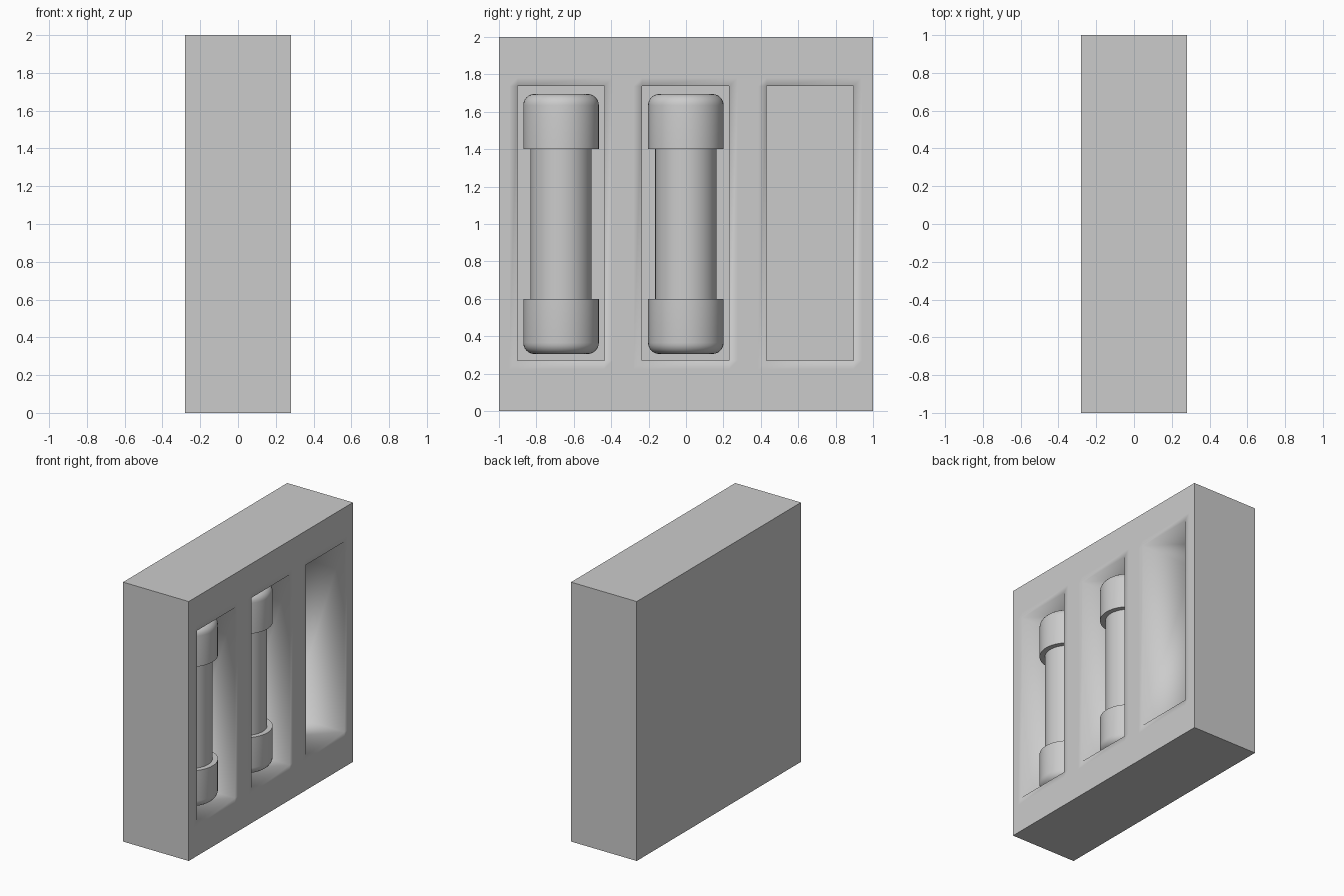
import bpy, bmesh, math

if "Cube" in bpy.data.objects:
    bpy.data.objects.remove(bpy.data.objects["Cube"])

FRONT, BACK, FLOOR = 0.28, -0.28, -0.18
POCKETS = [(-0.90, -0.437), (-0.235, 0.231), (0.431, 0.896)]
Z0, Z1, RIM = 0.27, 1.737, 0.045


def finish(bm, name):
    bmesh.ops.recalc_face_normals(bm, faces=bm.faces)
    me = bpy.data.meshes.new(name)
    bm.to_mesh(me)
    bm.free()
    ob = bpy.data.objects.new(name, me)
    bpy.context.collection.objects.link(ob)
    return ob


# Housing: gridded front panel, pockets pushed in, sides extruded back
def housing():
    ys = [-1, 1]
    for a, b in POCKETS:
        ys += [a - RIM, a, b, b + RIM]
    ys.sort()
    zs = [0, Z0 - RIM, Z0, Z1, Z1 + RIM, 2]
    bm = bmesh.new()
    grid = [[bm.verts.new((FRONT, y, z)) for z in zs] for y in ys]
    pockets = []
    for i in range(len(ys) - 1):
        for j in range(len(zs) - 1):
            f = bm.faces.new((grid[i][j], grid[i + 1][j],
                              grid[i + 1][j + 1], grid[i][j + 1]))
            if j == 2 and (ys[i], ys[i + 1]) in POCKETS:
                pockets.append(f)
    rim = [e for e in bm.edges if e.is_boundary]
    ret = bmesh.ops.extrude_edge_only(bm, edges=rim)["geom"]
    for v in ret:
        if isinstance(v, bmesh.types.BMVert):
            v.co.x = BACK
    back = [e for e in bm.edges if all(v.co.x == v2.co.x and v.co.x < 0
            for v, v2 in [e.verts])]
    bmesh.ops.contextual_create(bm, geom=back)
    floors = bmesh.ops.extrude_discrete_faces(bm, faces=pockets)["faces"]
    for f in floors:
        for v in f.verts:
            v.co.x = FLOOR

    # smooth pocket rims, crisp outer box and pocket floors
    def outer(v):
        return abs(v.co.y) > 0.999 or v.co.z < 0.001 or v.co.z > 1.999
    for f in bm.faces:
        f.smooth = True
    for e in bm.edges:
        a, b = e.verts
        e.smooth = not ((outer(a) and outer(b)) or (a.co.x < 0 and b.co.x < 0))
    return finish(bm, "housing")


# Turned parts: a profile of (radius, height) spun round z
def lathe(name, profile, x, y, segs=48):
    bm = bmesh.new()
    vs = [bm.verts.new((r, 0, z)) for r, z in profile]
    es = [bm.edges.new(p) for p in zip(vs, vs[1:])]
    bmesh.ops.spin(bm, geom=vs + es, cent=(0, 0, 0), axis=(0, 0, 1),
                   angle=math.tau, steps=segs)
    bmesh.ops.remove_doubles(bm, verts=bm.verts, dist=0.0005)
    ob = finish(bm, name)
    ob.location = (x, y, 0)
    bpy.ops.object.select_all(action='DESELECT')
    bpy.context.view_layer.objects.active = ob
    ob.select_set(True)
    bpy.ops.object.shade_smooth_by_angle(angle=math.radians(35))
    return ob


housing()

# Two cartridges, each a tube with a rounded cap at both ends
R, CAP, END = 0.202, 0.6, 0.305
BEV = 0.06
arc = [(R - BEV + BEV * math.sin(t), END + BEV - BEV * math.cos(t))
       for t in [k * math.pi / 12 for k in range(7)]]
lower = [(0, END)] + arc + [(R, CAP), (0, CAP)]
upper = [(r, 2 - z) for r, z in lower]
for side, y in (("left", -0.668), ("middle", -0.001)):
    lathe(side + "_tube", [(0, 0.58), (0.164, 0.58), (0.164, 1.42), (0, 1.42)], 0.05, y)
    lathe(side + "_lower_cap", lower, 0.05, y)
    lathe(side + "_upper_cap", upper, 0.05, y)
